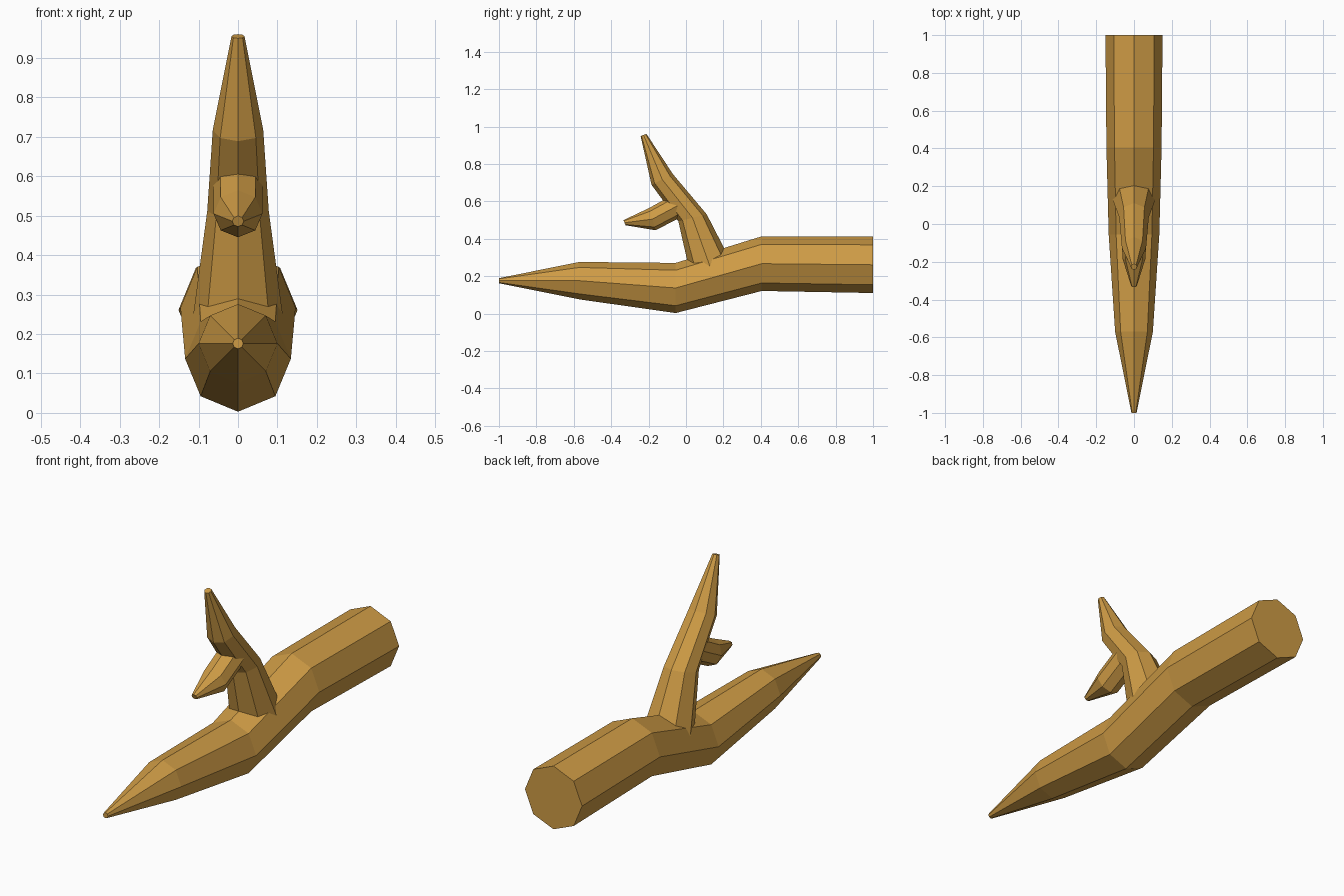
import bpy, bmesh
from math import sin, cos, pi, radians

if "Cube" in bpy.data.objects:
    bpy.data.objects.remove(bpy.data.objects["Cube"])

wood = bpy.data.materials.new("wood")
wood.diffuse_color = (0.62, 0.33, 0.06, 1)
wood.use_nodes = True
wood.node_tree.nodes["Principled BSDF"].inputs["Base Color"].default_value = wood.diffuse_color
SIDES = 8


def limb(name, rings):
    """Tapered octagonal limb; each ring is (y, z, radius, axis angle in the yz plane)."""
    bm = bmesh.new()
    loops = []
    for y, z, r, deg in rings:
        a = radians(deg)
        loop = []
        for i in range(SIDES):
            t = 2 * pi * i / SIDES
            u = r * cos(t)
            loop.append(bm.verts.new((r * sin(t), y - u * sin(a), z + u * cos(a))))
        loops.append(loop)
    for low, high in zip(loops, loops[1:]):
        for i in range(SIDES):
            j = (i + 1) % SIDES
            bm.faces.new((low[i], low[j], high[j], high[i]))
    bm.faces.new(loops[0])
    bm.faces.new(loops[-1])
    bmesh.ops.recalc_face_normals(bm, faces=bm.faces)
    mesh = bpy.data.meshes.new(name)
    bm.to_mesh(mesh)
    bm.free()
    mesh.materials.append(wood)
    obj = bpy.data.objects.new(name, mesh)
    bpy.context.collection.objects.link(obj)
    return obj


# Main stem lying along y, pointed at the front
limb("main_stem", [(1.0, 0.261, 0.151, 0), (0.405, 0.267, 0.146, 0),
                   (-0.055, 0.137, 0.134, 0), (-0.57, 0.176, 0.1, 0),
                   (-1.0, 0.176, 0.0135, 0)])

# Side branch rising from the stem and leaning forward
limb("side_branch", [(0.147, 0.2, 0.12, 110), (0.035, 0.512, 0.078, 104),
                     (-0.127, 0.717, 0.064, 116), (-0.227, 0.955, 0.0165, 109)])

# Small twig on the front of the branch
limb("twig", [(-0.03, 0.585, 0.063, 30), (-0.18, 0.505, 0.062, 16),
              (-0.329, 0.486, 0.0145, 22)])
